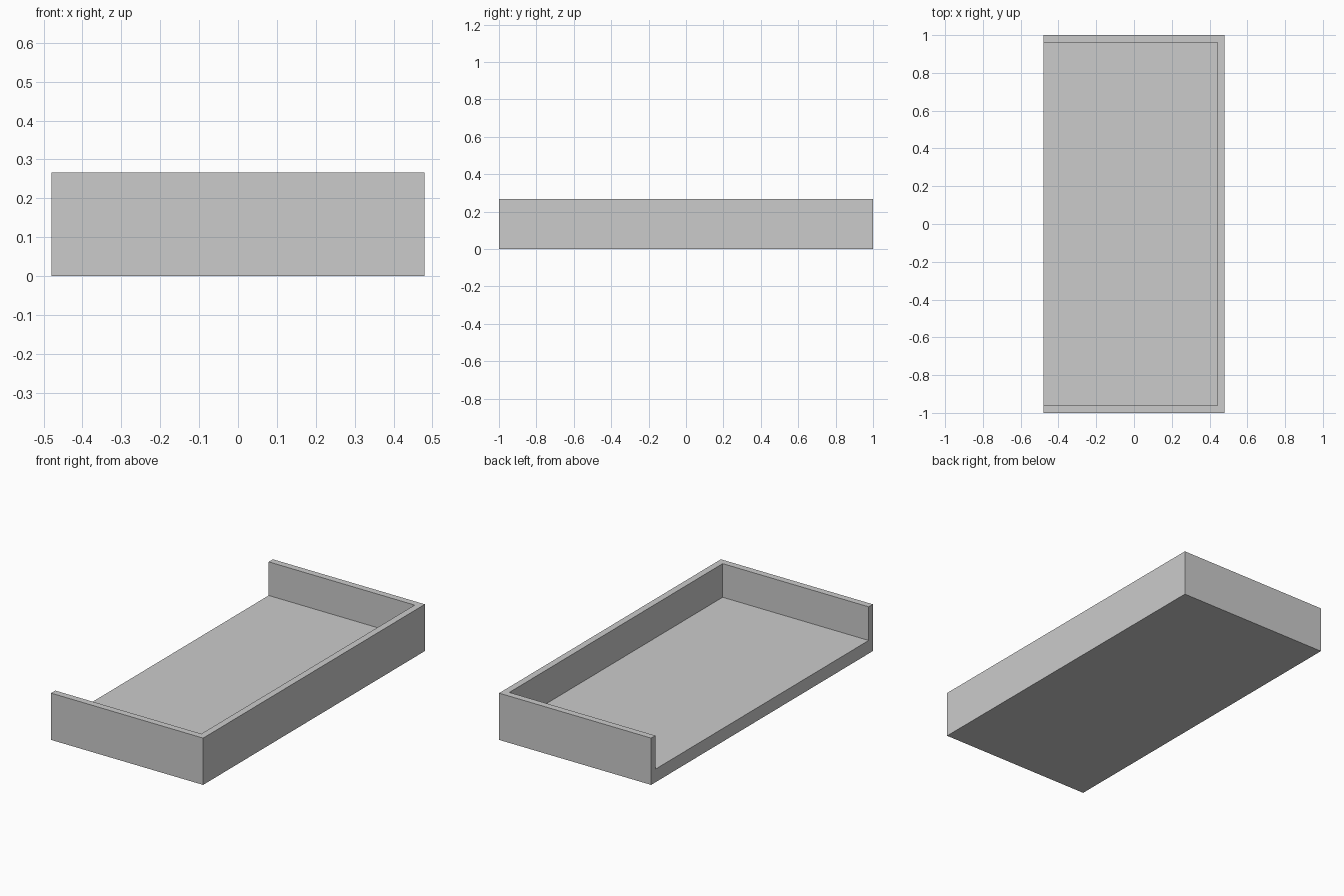
import bpy

if "Cube" in bpy.data.objects:
    bpy.data.objects.remove(bpy.data.objects["Cube"])

W, L, T = 0.96, 2.0, 0.038      # width, length, wall thickness
BASE, TOP = 0.075, 0.267        # top of the base slab, top of the walls


def box(name, x0, x1, y0, y1, z0, z1):
    bpy.ops.mesh.primitive_cube_add(
        size=1, location=((x0 + x1) / 2, (y0 + y1) / 2, (z0 + z1) / 2))
    ob = bpy.context.object
    ob.name = name
    ob.scale = (x1 - x0, y1 - y0, z1 - z0)
    bpy.ops.object.transform_apply(location=False, rotation=False, scale=True)
    return ob


# base slab
box("base_slab", -W / 2, W / 2, -L / 2, L / 2, 0, BASE)

# end walls, full width
box("front_wall", -W / 2, W / 2, -L / 2, -L / 2 + T, BASE, TOP)
box("back_wall", -W / 2, W / 2, L / 2 - T, L / 2, BASE, TOP)

# long wall on the right, fitted between the end walls
box("right_wall", W / 2 - T, W / 2, -L / 2 + T, L / 2 - T, BASE, TOP)
